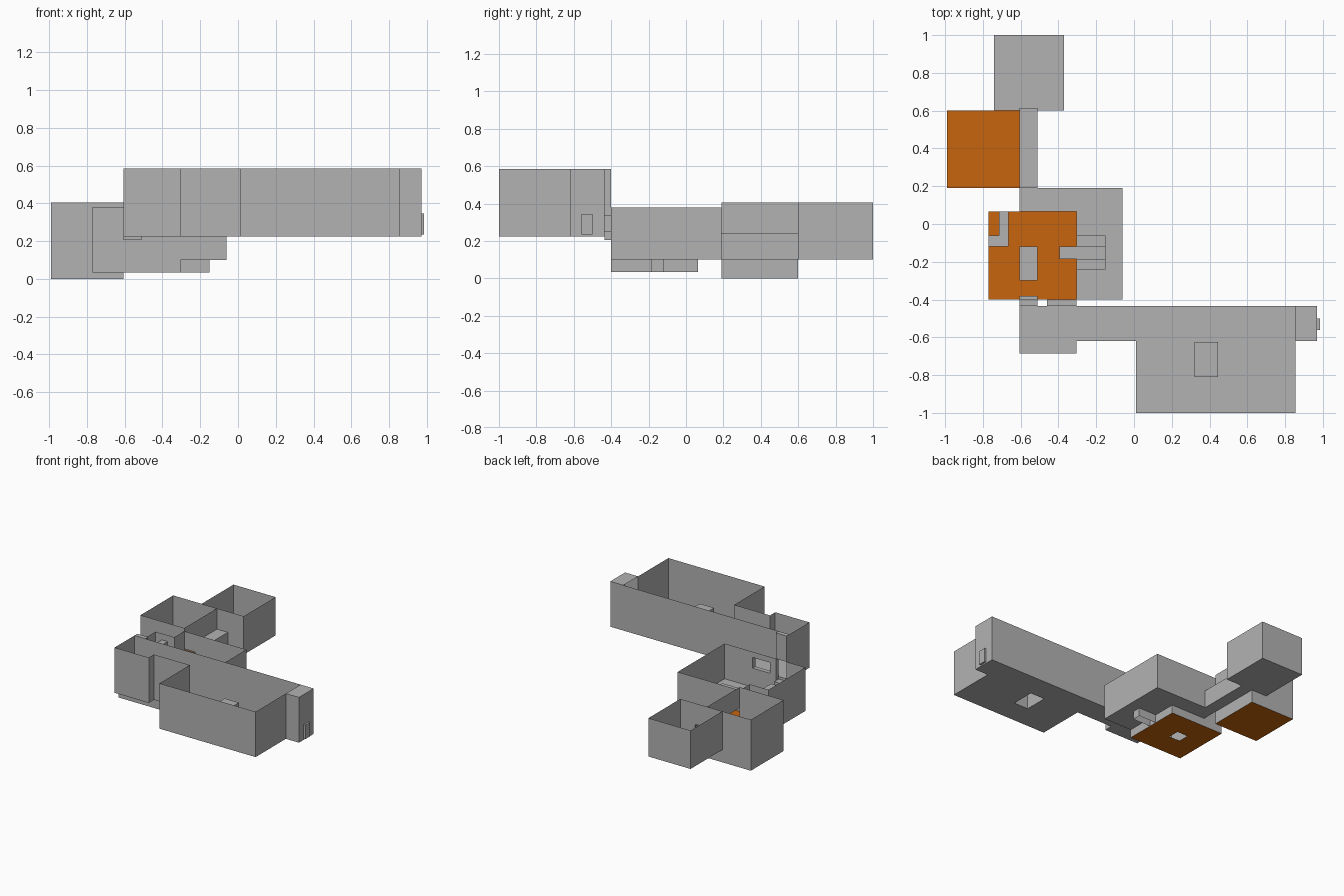
import bpy, bmesh

cube = bpy.data.objects.get("Cube")
if cube:
    bpy.data.objects.remove(cube, do_unlink=True)


def material(name, rgb):
    m = bpy.data.materials.new(name)
    m.use_nodes = True
    m.diffuse_color = (*rgb, 1)
    m.node_tree.nodes["Principled BSDF"].inputs["Base Color"].default_value = (*rgb, 1)
    return m


GREY = material("plain grey", (0.45, 0.45, 0.45))
ORANGE = material("burnt orange", (0.58, 0.13, 0.004))


def sheet(bm, axis, pos, u, v, holes=()):
    """Thin rectangle across an axis; holes are (u0, u1, v0, v1) openings."""
    def cuts(span, extra):
        return sorted({*span, *(e for e in extra if span[0] < e < span[1])})
    us = cuts(u, [e for h in holes for e in h[:2]])
    vs = cuts(v, [e for h in holes for e in h[2:]])
    for a, b in zip(us, us[1:]):
        for c, d in zip(vs, vs[1:]):
            mu, mv = (a + b) / 2, (c + d) / 2
            if any(h[0] < mu < h[1] and h[2] < mv < h[3] for h in holes):
                continue
            corners = []
            for p in ((a, c), (b, c), (b, d), (a, d)):
                co = list(p)
                co.insert(axis, pos)
                corners.append(bm.verts.new(co))
            bm.faces.new(corners)


def build(name, mat, sheets):
    bm = bmesh.new()
    for s in sheets:
        sheet(bm, *s)
    bmesh.ops.remove_doubles(bm, verts=bm.verts, dist=0.0005)
    mesh = bpy.data.meshes.new(name)
    bm.to_mesh(mesh)
    bm.free()
    mesh.materials.append(mat)
    obj = bpy.data.objects.new(name, mesh)
    bpy.context.collection.objects.link(obj)


def walls(points, z, openings=None):
    """Wall sheets round a right-angled outline; openings are keyed by edge."""
    out = []
    for i, (p, q) in enumerate(zip(points, points[1:] + points[:1])):
        axis = 0 if p[0] == q[0] else 1
        span = tuple(sorted((p[1 - axis], q[1 - axis])))
        out.append((axis, p[axis], span, z, (openings or {}).get(i, ())))
    return out


def rect(x, y):
    return [(x[0], y[0]), (x[1], y[0]), (x[1], y[1]), (x[0], y[1])]


def block(name, x, y, z):
    """Hollow box, open underneath."""
    build(name, GREY, walls(rect(x, y), z) + [(2, z[1], x, y)])


DOOR_X = (-0.605, -0.51)
WINDOW_X = (-0.46, -0.305)
WINDOW_Z = (0.25, 0.335)

# Great hall with a step-shaped outline
hall_z = (0.225, 0.585)
hall = [(-0.605, -0.435), (0.97, -0.435), (0.97, -0.62), (0.855, -0.62), (0.855, -1),
        (0.01, -1), (0.01, -0.62), (-0.305, -0.62), (-0.305, -0.685), (-0.605, -0.685)]
build("hall_walls", GREY, walls(hall, hall_z, {
    0: [(*DOOR_X, 0.225, 0.38), (*WINDOW_X, *WINDOW_Z)],
    1: [(-0.56, -0.5, 0.235, 0.345)]}))
build("hall_floor", GREY, [(2, 0.225, (-0.605, 0.97), (-1, -0.435), [
    (-0.605, -0.305, -1, -0.685), (-0.305, 0.01, -1, -0.62),
    (0.855, 0.97, -1, -0.62), (0.32, 0.445, -0.81, -0.625)])])
build("hall_alcove_ceiling", GREY, [(2, 0.585, (0.855, 0.97), (-0.62, -0.435))])
block("hall_pedestal", (0.32, 0.445), (-0.81, -0.625), (0.225, 0.405))

# Shallow doorway niche at the end of the hall
niche_x, niche_y, niche_z = (0.97, 0.985), (-0.56, -0.5), (0.235, 0.345)
build("end_niche", GREY, [(0, 0.985, niche_y, niche_z)]
      + [(1, y, niche_x, niche_z) for y in niche_y]
      + [(2, z, niche_x, niche_y) for z in niche_z])

# Door and window passages between hall and middle room
gap = (-0.435, -0.4)
build("door_passage", GREY, [(0, x, gap, (0.205, 0.585)) for x in DOOR_X]
      + [(2, 0.205, DOOR_X, (-0.435, -0.38)), (1, -0.4, DOOR_X, (0.38, 0.585)),
         (1, -0.435, DOOR_X, (0.205, 0.225)), (2, 0.585, DOOR_X, gap)])
build("window_passage", GREY, [(0, x, gap, WINDOW_Z) for x in WINDOW_X]
      + [(2, z, WINDOW_X, gap) for z in WINDOW_Z])
block("door_step", DOOR_X, (-0.4, -0.38), (0.18, 0.205))

# Middle room: sunken floor on one side, raised floor round it
room = [(-0.77, -0.4), (-0.06, -0.4), (-0.06, 0.19), (-0.605, 0.19),
        (-0.605, 0.065), (-0.77, 0.065)]
build("middle_room_walls", GREY, walls(room, (0.1, 0.38), {
    0: [(*DOOR_X, 0.205, 0.38), (*WINDOW_X, *WINDOW_Z)],
    2: [(*DOOR_X, 0.1, 0.24)]}))
low_x, low_y = (-0.77, -0.305), (-0.4, 0.065)
build("sunken_walls", GREY, walls(rect(low_x, low_y), (0.035, 0.1)))
build("sunken_floor", ORANGE, [(2, 0.035, low_x, low_y, [(*DOOR_X, -0.21, -0.12)])])
build("raised_floor", GREY, [(2, 0.1, (-0.605, -0.06), (-0.4, 0.19),
                              [(-0.605, -0.305, -0.4, 0.065)])])
block("room_pedestal", DOOR_X, (-0.3, -0.12), (0.035, 0.2))
block("corner_screen_front", (-0.77, -0.665), (-0.12, -0.06), (0.035, 0.33))
block("corner_screen_side", (-0.715, -0.665), (-0.06, 0.065), (0.035, 0.33))

# Stepped bridge with side blocks
block("bridge", (-0.395, -0.15), (-0.185, -0.12), (0.035, 0.12))
for side, y in (("front", (-0.24, -0.185)), ("back", (-0.12, -0.06))):
    block("bridge_side_" + side, (-0.305, -0.15), y, (0.1, 0.15))

# Deep side room
deep = rect((-0.99, -0.605), (0.19, 0.6))
build("deep_room_walls", GREY, walls(deep, (0, 0.405), {1: [(0.19, 0.31, 0.1, 0.24)]}))
build("deep_room_floor", ORANGE, [(2, 0, (-0.99, -0.605), (0.19, 0.6))])

# Covered corridor to the back room
run = (0.19, 0.615)
build("corridor", GREY, [(0, -0.51, run, (0.1, 0.24))]
      + [(2, z, DOOR_X, run) for z in (0.1, 0.24)])

# Back room
back = rect((-0.74, -0.37), (0.6, 1))
build("back_room_walls", GREY, walls(back, (0.1, 0.405), {0: [(*DOOR_X, 0.1, 0.24)]}))
build("back_room_floor", GREY, [(2, 0.1, (-0.74, -0.37), (0.6, 1))])
